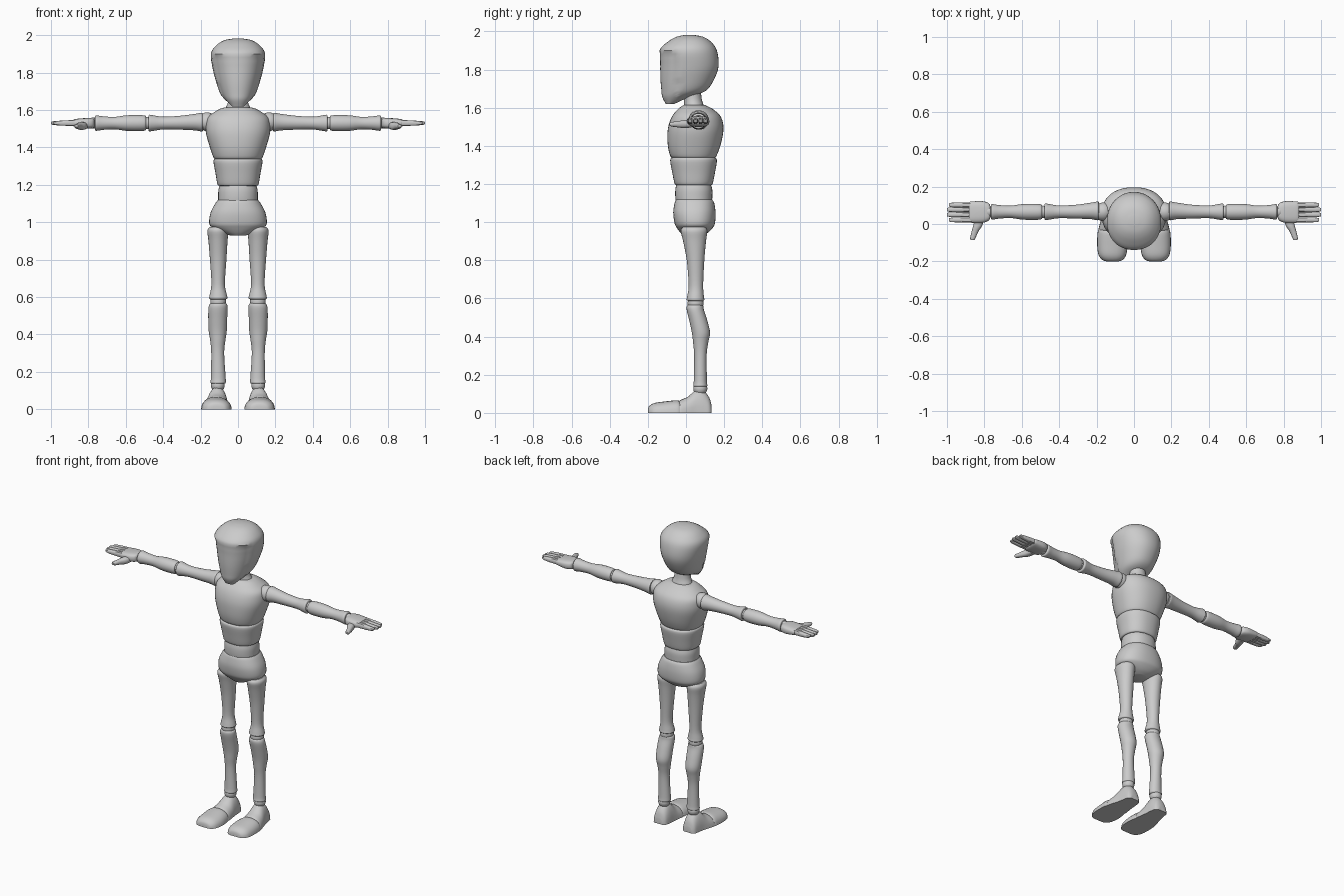
import bpy, bmesh, math
from mathutils import Vector


def smooth_rings(rings, sub):
    """Catmull-Rom interpolation of a few cross-section rings."""
    out, last = [], len(rings) - 1
    for i in range(last):
        p = [rings[max(0, min(last, i + k))] for k in (-1, 0, 1, 2)]
        for s in range(sub):
            t = s / sub
            out.append([b + 0.5 * t * (c - a + t * (2*a - 5*b + 4*c - d + t * (3*(b - c) + d - a)))
                        for a, b, c, d in zip(*p)])
    return out + [list(rings[-1])]


def finish(name, bm, mirror, angle=40):
    bmesh.ops.recalc_face_normals(bm, faces=bm.faces)
    me = bpy.data.meshes.new(name)
    bm.to_mesh(me)
    bm.free()
    ob = bpy.data.objects.new(name, me)
    bpy.context.collection.objects.link(ob)
    if mirror:
        ob.modifiers.new("Mirror", 'MIRROR').use_mirror_merge = False
    bpy.ops.object.select_all(action='DESELECT')
    ob.select_set(True)
    bpy.context.view_layer.objects.active = ob
    bpy.ops.object.shade_smooth_by_angle(angle=math.radians(angle))
    return ob


def loft(name, axis, rings, n=24, power=2.0, sub=4, mirror=False, tweak=None):
    """Rings are (t, u0, u1, v0, v1); axes cycle x->yz, y->zx, z->xy."""
    a = 'xyz'.index(axis)
    bm = bmesh.new()
    loops = []
    for t, u0, u1, v0, v1 in smooth_rings(rings, sub):
        loop = []
        for k in range(n):
            ang = 2 * math.pi * k / n
            c, s = math.cos(ang), math.sin(ang)
            co = Vector((0, 0, 0))
            co[a] = t
            co[(a + 1) % 3] = (u0 + u1) / 2 + (u1 - u0) / 2 * math.copysign(abs(c) ** (2 / power), c)
            co[(a + 2) % 3] = (v0 + v1) / 2 + (v1 - v0) / 2 * math.copysign(abs(s) ** (2 / power), s)
            loop.append(bm.verts.new(tweak(co) if tweak else co))
        loops.append(loop)
    for A, B in zip(loops, loops[1:]):
        for k in range(n):
            bm.faces.new((A[k], A[(k + 1) % n], B[(k + 1) % n], B[k]))
    bm.faces.new(loops[0][::-1])
    bm.faces.new(loops[-1])
    return finish(name, bm, mirror)


def body(rows):
    return [(z, -w, w, y0, y1) for z, w, y0, y1 in rows]


def ball(name, co, r):
    bm = bmesh.new()
    bmesh.ops.create_uvsphere(bm, u_segments=20, v_segments=12, radius=r)
    bmesh.ops.translate(bm, verts=bm.verts, vec=co)
    finish(name, bm, True)


# Head with a slightly recessed face panel below the brow
def face_inset(co):
    if co.z < 1.893 and co.y < -0.045:
        co.x *= 0.94
        co.y += 0.006
    return co


loft("head", 'z', body([
    (1.62, .035, -.112, -.07), (1.655, .07, -.13, .02), (1.69, .096, -.135, .105),
    (1.75, .117, -.14, .148), (1.82, .135, -.141, .171), (1.90, .145, -.139, .162),
    (1.945, .117, -.097, .132), (1.972, .075, -.05, .09), (1.982, .025, -.005, .04)]),
    n=40, power=2.15, tweak=face_inset)

# Neck
loft("neck", 'z', body([(1.585, .075, -.015, .105), (1.615, .064, -.01, .092),
                        (1.65, .052, -.012, .082), (1.72, .05, -.02, .075)]))

# Torso segments
loft("chest", 'z', body([
    (1.337, .122, -.07, .15), (1.348, .132, -.083, .16), (1.40, .15, -.095, .18),
    (1.47, .17, -.097, .195), (1.52, .173, -.088, .194), (1.56, .163, -.07, .178),
    (1.59, .125, -.045, .145), (1.607, .095, -.025, .115), (1.614, .07, -.012, .10)]),
    n=40, power=2.25)
loft("abdomen", 'z', body([
    (1.195, .10, -.05, .13), (1.203, .11, -.06, .14), (1.26, .12, -.072, .152),
    (1.325, .131, -.083, .162), (1.34, .122, -.072, .15)]), n=40, power=2.3)
loft("waist", 'z', body([(1.09, .106, -.05, .135), (1.13, .106, -.056, .138),
                         (1.17, .105, -.056, .138), (1.2, .098, -.05, .13)]), n=32, power=2.2)
loft("pelvis", 'z', body([
    (.93, .045, -.015, .085), (.945, .085, -.03, .115), (.97, .135, -.048, .14),
    (.995, .154, -.06, .152), (1.05, .147, -.067, .155), (1.10, .122, -.06, .148),
    (1.118, .108, -.053, .138)]), n=40, power=2.3)

# Legs
loft("thigh", 'z', [
    (.585, .075, .14, .02, .085), (.592, .057, .154, .004, .096), (.61, .059, .152, .006, .094),
    (.67, .07, .142, .014, .09), (.80, .062, .15, .004, .096), (.90, .056, .158, -.015, .105),
    (.955, .052, .164, -.028, .112), (.975, .065, .15, -.015, .10)], mirror=True)
ball("knee_joint", (.106, .05, .575), .042)
loft("shin", 'z', [
    (.135, .075, .138, .045, .105), (.143, .065, .147, .038, .112), (.17, .066, .145, .041, .11),
    (.30, .074, .143, .043, .108), (.37, .067, .149, .037, .117), (.42, .06, .157, .031, .126),
    (.48, .058, .159, .018, .113), (.54, .056, .158, .004, .094), (.563, .06, .15, .006, .09),
    (.57, .075, .137, .02, .08)], mirror=True)
ball("ankle_joint", (.108, .075, .128), .037)


# Feet with flat soles
def sole(co):
    co.z = max(co.z, 0)
    return co


def foot_rings(rows):
    return [(y, -h, h, x0, x1) for y, h, x0, x1 in rows]


loft("toe", 'y', foot_rings([
    (-.20, .018, .085, .145), (-.193, .036, .062, .168), (-.165, .052, .042, .19),
    (-.11, .06, .034, .197), (-.05, .066, .04, .195), (-.032, .06, .045, .19)]),
    power=2.3, mirror=True, tweak=sole)
loft("heel", 'y', foot_rings([
    (-.04, .055, .048, .186), (-.03, .067, .043, .19), (.01, .085, .048, .18),
    (.05, .118, .053, .168), (.09, .118, .056, .16), (.122, .08, .063, .153),
    (.135, .035, .08, .138)]), power=2.1, mirror=True, tweak=sole)


# Arms
def arm(rows):
    return [(x, y - r, y + r, z - r, z + r) for x, y, z, r in rows]


ball("shoulder_joint", (.165, .065, 1.537), .05)
loft("upper_arm", 'x', arm([
    (.188, .07, 1.535, .035), (.192, .07, 1.535, .05), (.23, .07, 1.535, .044),
    (.31, .066, 1.532, .037), (.40, .065, 1.53, .034), (.455, .065, 1.53, .042),
    (.475, .065, 1.53, .044), (.48, .065, 1.53, .03)]), mirror=True)
ball("elbow_joint", (.487, .065, 1.53), .033)
loft("forearm", 'x', arm([
    (.492, .065, 1.53, .028), (.497, .065, 1.53, .04), (.54, .065, 1.53, .043),
    (.60, .065, 1.53, .041), (.66, .065, 1.53, .033), (.72, .065, 1.53, .036),
    (.76, .065, 1.53, .041), (.766, .065, 1.53, .028)]), mirror=True)
ball("wrist_joint", (.774, .065, 1.53), .03)

# Hands
loft("palm", 'x', [
    (.768, .035, .095, 1.51, 1.55), (.778, .018, .112, 1.503, 1.556), (.81, .006, .122, 1.50, 1.557),
    (.86, .006, .121, 1.506, 1.553), (.878, .01, .118, 1.512, 1.549), (.882, .02, .11, 1.52, 1.543)],
    power=3, mirror=True)
for name, y, tip in (("index", .022, .99), ("middle", .05, 1.0), ("ring", .077, 1.0), ("little", .102, .988)):
    loft(name + "_finger", 'x', [
        (.865, y - .013, y + .013, 1.515, 1.547), (.93, y - .013, y + .013, 1.516, 1.544),
        (tip - .015, y - .012, y + .012, 1.52, 1.54), (tip, y - .008, y + .008, 1.525, 1.536)],
        n=12, power=3.5, sub=3, mirror=True)
loft("thumb", 'y', [
    (-.086, 1.508, 1.522, .855, .872), (-.076, 1.502, 1.525, .848, .876), (-.04, 1.497, 1.53, .832, .868),
    (-.01, 1.493, 1.535, .812, .86), (.03, 1.497, 1.535, .80, .85)], n=16, power=2.4, mirror=True)
